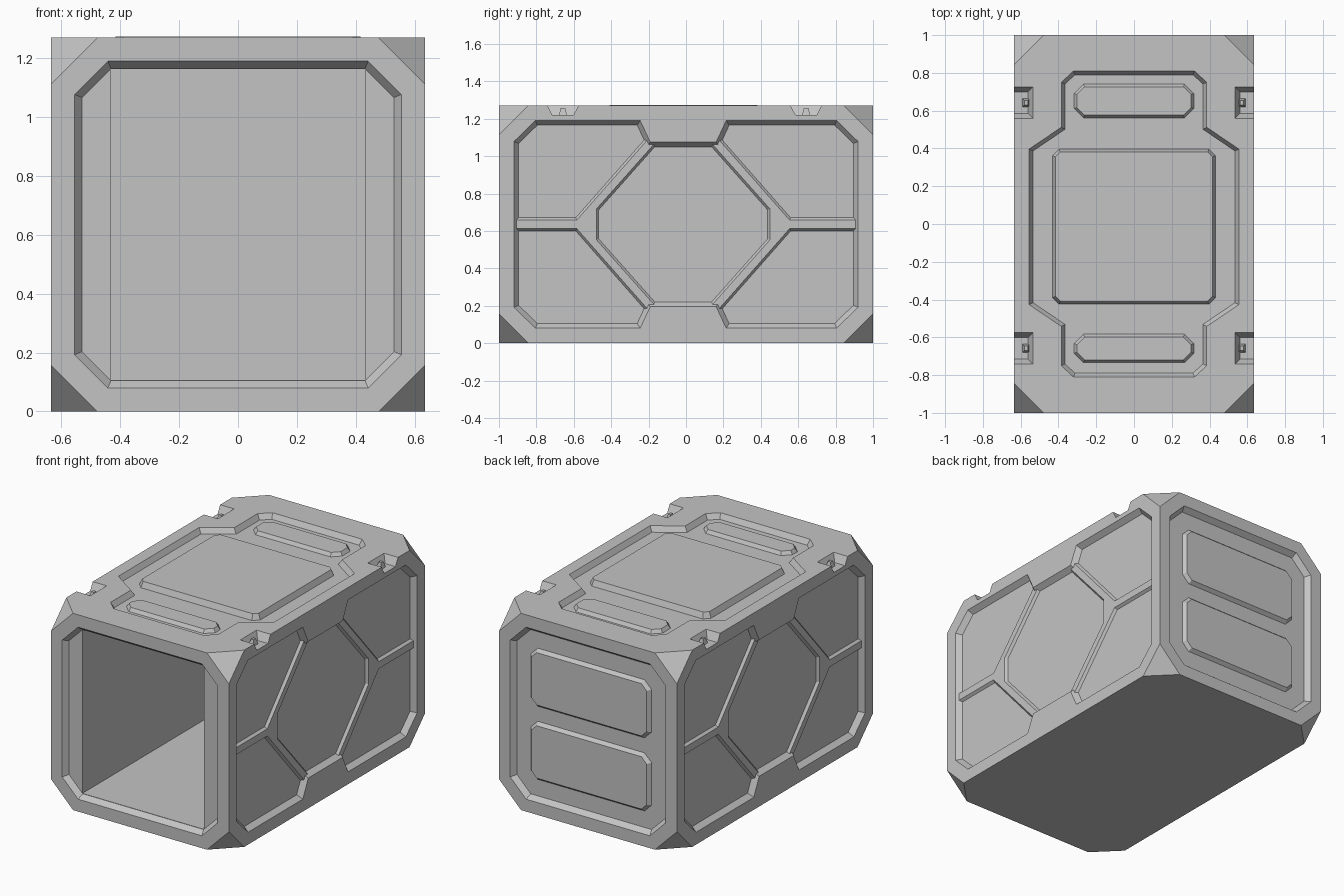
import bpy, bmesh
from mathutils import Matrix, Vector

cube = bpy.data.objects.get("Cube")
if cube:
    bpy.data.objects.remove(cube, do_unlink=True)

HX, HY, H = 0.635, 1.0, 1.27      # half width, half length, height
CUT = 0.157                       # corner chamfer
DEPTH, BEVEL = 0.033, 0.025       # recess depth and wall slope
MID = -0.015                      # centre line of side and top panelling

grey = bpy.data.materials.new("light_grey")
grey.use_nodes = True
grey.diffuse_color = (0.55, 0.55, 0.55, 1)
grey.node_tree.nodes["Principled BSDF"].inputs["Base Color"].default_value = (0.55, 0.55, 0.55, 1)


def make(name, bm):
    bmesh.ops.recalc_face_normals(bm, faces=bm.faces)
    mesh = bpy.data.meshes.new(name)
    bm.to_mesh(mesh)
    bm.free()
    mesh.materials.append(grey)
    ob = bpy.data.objects.new(name, mesh)
    bpy.context.collection.objects.link(ob)
    return ob


def plane(u, v, n, origin):
    m = Matrix((u, v, n)).transposed().to_4x4()
    m.translation = origin
    return m


def inset(outline, d):
    """Mitred offset of an outline, inward for positive d."""
    pts = [Vector(p) for p in outline]
    area = sum(a.cross(b) for a, b in zip(pts, pts[1:] + pts[:1]))
    if area < 0:
        pts.reverse()
    out = []
    for i, p in enumerate(pts):
        a = (p - pts[i - 1]).normalized()
        b = (pts[(i + 1) % len(pts)] - p).normalized()
        na, nb = Vector((-a.y, a.x)), Vector((-b.y, b.x))
        out.append(p + (na + nb) * d / (1 + na.dot(nb)))
    return out


def frustum(name, outline, frame, w0, in0, w1, in1):
    bm = bmesh.new()
    rings = [[bm.verts.new(frame @ Vector((p.x, p.y, w))) for p in inset(outline, d)]
             for w, d in ((w0, in0), (w1, in1))]
    bm.faces.new(rings[0])
    bm.faces.new(rings[1])
    n = len(outline)
    for i in range(n):
        j = (i + 1) % n
        bm.faces.new((rings[0][i], rings[0][j], rings[1][j], rings[1][i]))
    return make(name, bm)


def cut(outline, frame, depth=DEPTH, bevel=BEVEL):
    """Carve a sloped-wall recess into the body."""
    tool = frustum("cutter", outline, frame, -depth, bevel, depth, -bevel)
    mod = body.modifiers.new("cut", 'BOOLEAN')
    mod.operation, mod.solver, mod.object = 'DIFFERENCE', 'EXACT', tool
    bpy.context.view_layer.update()
    deps = bpy.context.evaluated_depsgraph_get()
    mesh = bpy.data.meshes.new_from_object(body.evaluated_get(deps))
    body.modifiers.clear()
    body.data = mesh
    bpy.data.objects.remove(tool, do_unlink=True)


def raised(name, outline, frame, height, bevel):
    """Sloped plate standing on the floor of a recess."""
    return frustum(name, outline, frame, -DEPTH - 0.002, 0, height - DEPTH, bevel)


def clipped(x0, x1, y0, y1, c):
    return [(x0 + c, y0), (x1 - c, y0), (x1, y0 + c), (x1, y1 - c),
            (x1 - c, y1), (x0 + c, y1), (x0, y1 - c), (x0, y0 + c)]


X, Y, Z = Vector((1, 0, 0)), Vector((0, 1, 0)), Vector((0, 0, 1))
front = plane(X, Z, -Y, (0, -HY, 0))
back = plane(-X, Z, Y, (0, HY, 0))
top = plane(X, Y, Z, (0, 0, H))
sides = {"left": plane(Y, Z, X, (HX, 0, 0)), "right": plane(Y, Z, -X, (-HX, 0, 0))}

# Body: box with its eight corners sliced off
bm = bmesh.new()
for sx in (-1, 1):
    for sy in (-1, 1):
        for sz in (-1, 1):
            for k in range(3):
                p = Vector((sx * HX, sy * HY, sz * H / 2))
                p[k] -= CUT * (sx, sy, sz)[k]
                bm.verts.new(p + Z * H / 2)
bmesh.ops.convex_hull(bm, input=bm.verts)
bmesh.ops.dissolve_limit(bm, angle_limit=0.01, verts=bm.verts, edges=bm.edges)
body = make("crate_body", bm)

# End recesses and the open cavity behind the front
end = clipped(-0.555, 0.555, 0.08, H - 0.08, 0.113)
cut(end, front)
cut(end, back)
cavity = [(-0.434, 0.107), (0.434, 0.107), (0.434, H - 0.107), (-0.434, H - 0.107)]
cut(cavity, front, 1.9, 0)

# Back panels
for name, z in (("lower", 0.21), ("upper", 0.682)):
    raised(name + "_back_panel", clipped(-0.432, 0.432, z, z + 0.378, 0.05), back, 0.022, 0.02)

# Side recesses with forked ribs around a central field
upper = [(-0.92, 1.078), (-0.805, 1.19), (MID - 0.23, 1.19), (MID - 0.176, 1.075),
         (MID + 0.176, 1.075), (MID + 0.23, 1.19), (0.805, 1.19), (0.92, 1.078)]
side_outline = upper + [(y, H - z) for y, z in reversed(upper)]
fork_half = [(-0.96, 0.672), (MID - 0.575, 0.672), (MID - 0.172, 1.13),
             (MID - 0.105, 1.1), (MID - 0.45, 0.712)]
fork = fork_half + [(y, H - z) for y, z in reversed(fork_half)]
for side, frame in sides.items():
    cut(side_outline, frame)
    raised(side + "_front_rib", fork, frame, 0.016, 0.014)
    raised(side + "_back_rib", [(2 * MID - y, z) for y, z in fork], frame, 0.016, 0.014)

# Top recess with a wide middle and narrow ends
quarter = [(0.555, 0.412 + MID), (0.385, 0.527 + MID), (0.385, 0.75), (0.32, 0.81)]
lower = [(0.32, -0.81), (0.385, -0.75), (0.385, MID - 0.527), (0.555, MID - 0.412)]
half = lower + quarter
cut(half + [(-x, y) for x, y in reversed(half)], top, DEPTH, 0.02)
raised("lid_centre_panel", clipped(-0.432, 0.432, -0.425, 0.397, 0.035), top, 0.037, 0.016)
raised("lid_back_bar", clipped(-0.318, 0.318, 0.56, 0.742, 0.05), top, 0.022, 0.016)
raised("lid_front_bar", clipped(-0.318, 0.318, -0.735, -0.582, 0.05), top, 0.022, 0.016)

# Grip notches in the top side edges, each with a small catch
for s, side in ((1, "left"), (-1, "right")):
    for y, place in ((0.642, "back"), (-0.658, "front")):
        def box(x0, x1, r):
            return [(s * x0, y - r), (s * x1, y - r), (s * x1, y + r), (s * x0, y + r)]
        cut(box(0.535, 0.8, 0.083), top, 0.05, 0.026)
        frustum(f"{side}_{place}_catch", box(0.552, 0.59, 0.022), top, -0.052, 0, -0.014, 0.01)
